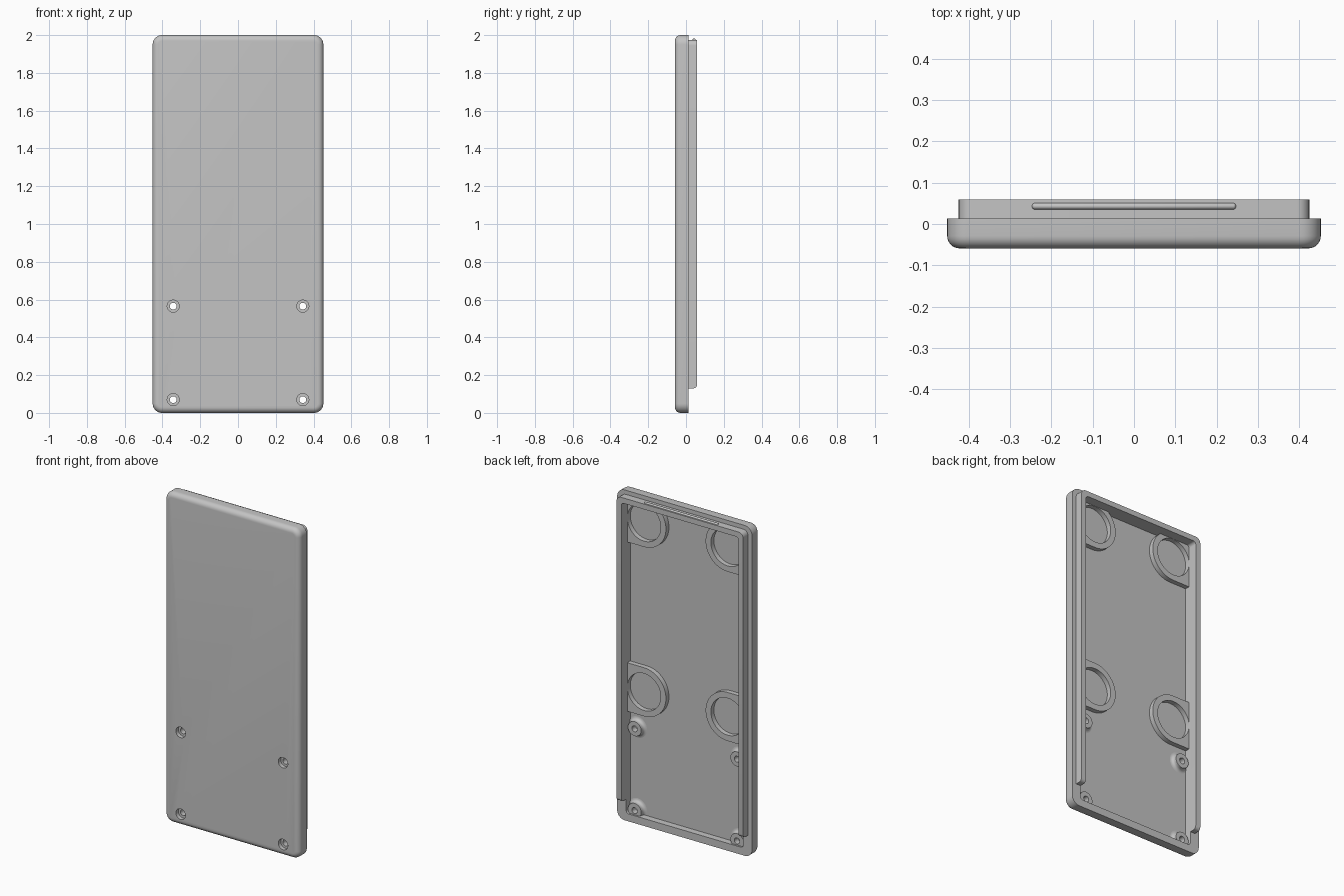
import bpy, bmesh
from math import sin, cos, pi, atan2, radians
from mathutils import Matrix

if "Cube" in bpy.data.objects:
    bpy.data.objects.remove(bpy.data.objects["Cube"], do_unlink=True)

grey = bpy.data.materials.new("plain_grey")
grey.use_nodes = True
colour = (0.55, 0.55, 0.55, 1)
grey.diffuse_color = colour
grey.node_tree.nodes["Principled BSDF"].inputs["Base Color"].default_value = colour

# Main depths, front to back
FRONT, FLOOR, RIM, BACK = -0.059, -0.027, 0.013, 0.059
HALF_W, HEIGHT = 0.452, 2.0
IN_W, IN_LOW, IN_TOP = 0.392, 0.045, 1.943
SCREWS = [(x, z) for x in (-0.343, 0.343) for z in (0.07, 0.565)]


def finish(name, bm):
    bmesh.ops.recalc_face_normals(bm, faces=bm.faces)
    mesh = bpy.data.meshes.new(name)
    bm.to_mesh(mesh)
    bm.free()
    obj = bpy.data.objects.new(name, mesh)
    bpy.context.collection.objects.link(obj)
    mesh.materials.append(grey)
    return obj


def smooth(obj):
    bpy.ops.object.select_all(action='DESELECT')
    obj.select_set(True)
    bpy.context.view_layer.objects.active = obj
    bpy.ops.object.shade_smooth_by_angle(angle=radians(35))


def rounded_rect(half_w, low, top, r, steps=8):
    """Rounded outline in x and z, starting at the upper left corner."""
    corners = [(half_w - r, top - r), (r - half_w, top - r),
               (r - half_w, low + r), (half_w - r, low + r)]
    return [(cx + r * cos((q + i / steps) * pi / 2), cz + r * sin((q + i / steps) * pi / 2))
            for q, (cx, cz) in enumerate(corners) for i in range(steps + 1)]


def ring(bm, points, y):
    return [bm.verts.new((x, y, z)) for x, z in points]


def bridge(bm, a, b):
    for i in range(len(a)):
        j = (i + 1) % len(a)
        bm.faces.new((a[i], a[j], b[j], b[i]))


# Tray: filleted outside, flat rim, hollow inside
bm = bmesh.new()
fillet, loops = 0.03, []
for i in range(7):
    a = i / 6 * pi / 2
    inset = fillet * (1 - sin(a))
    loops.append(ring(bm, rounded_rect(HALF_W - inset, inset, HEIGHT - inset, 0.05 - inset),
                      FRONT + fillet * (1 - cos(a))))
loops.append(ring(bm, rounded_rect(HALF_W, 0, HEIGHT, 0.05), RIM))
for y in (RIM, FLOOR):
    loops.append(ring(bm, rounded_rect(IN_W, IN_LOW, IN_TOP, 0.018), y))
for a, b in zip(loops, loops[1:]):
    bridge(bm, a, b)
bm.faces.new(loops[0])
bm.faces.new(loops[-1])
tray = finish("case_tray", bm)

# Screw openings through the tray floor
bm = bmesh.new()
for x, z in SCREWS:
    bmesh.ops.create_cone(bm, cap_ends=True, segments=32, radius1=0.032, radius2=0.032, depth=0.1,
                          matrix=Matrix.Translation((x, FRONT, z)) @ Matrix.Rotation(pi / 2, 4, 'X'))
cutter = finish("screw_cutter", bm)
cutter.hide_render = True
cut = tray.modifiers.new("screw_openings", 'BOOLEAN')
cut.operation, cut.solver, cut.object = 'DIFFERENCE', 'EXACT', cutter
bpy.context.view_layer.update()
cut_mesh = bpy.data.meshes.new_from_object(
    tray.evaluated_get(bpy.context.evaluated_depsgraph_get()))
tray.modifiers.clear()
tray.data = cut_mesh
bpy.data.objects.remove(cutter, do_unlink=True)
smooth(tray)

# Raised lip along both sides and the top, open at the bottom
LIP_W, LIP_LOW, LIP_TOP = 0.424, 0.13, 1.975
outer = [(LIP_W, LIP_LOW)] + rounded_rect(LIP_W, 0, LIP_TOP, 0.03)[:18] + [(-LIP_W, LIP_LOW)]
inner = [(IN_W, LIP_LOW)] + rounded_rect(IN_W, 0, IN_TOP, 0.018)[:18] + [(-IN_W, LIP_LOW)]
bm = bmesh.new()
sections = [[bm.verts.new(p) for p in ((o[0], RIM, o[1]), (o[0], BACK, o[1]),
                                       (n[0], BACK, n[1]), (n[0], RIM, n[1]))]
            for o, n in zip(outer, inner)]
for a, b in zip(sections, sections[1:]):
    bridge(bm, a, b)
bm.faces.new(sections[0])
bm.faces.new(sections[-1])
ends = [e for e in bm.edges if all(v.co.y > BACK - 0.001 and v.co.z < LIP_LOW + 0.001
                                   for v in e.verts)]
bmesh.ops.bevel(bm, geom=ends, offset=0.02, segments=5, profile=0.5, affect='EDGES')
smooth(finish("inner_lip", bm))

# Rounded snap ridge on the top of the lip
bm = bmesh.new()
bmesh.ops.create_uvsphere(bm, u_segments=16, v_segments=12, radius=0.008,
                          matrix=Matrix.Rotation(pi / 2, 4, 'Y'))
for v in bm.verts:
    if abs(v.co.x) < 0.0001:
        continue
    v.co.x += 0.239 if v.co.x > 0 else -0.239
bmesh.ops.translate(bm, verts=bm.verts, vec=(0, 0.043, LIP_TOP))
smooth(finish("snap_ridge", bm))


# Round holders that run straight into the side walls
def holder(name, side, cz):
    cx, r_out, r_in, reach = 0.28, 0.147, 0.112, 0.122
    corner = atan2(r_out, reach)
    angles = sorted([i / 32 * pi for i in range(-32, 32)] + [corner, -corner])
    out, hole = [], []
    for a in angles:
        c, s = cos(a), sin(a)
        d = r_out
        if c > 0.001:
            d = min(reach / c, r_out / max(abs(s), 0.001))
        out.append((side * (cx + d * c), cz + d * s))
        hole.append((side * (cx + r_in * c), cz + r_in * s))
    bm = bmesh.new()
    low, top = FLOOR - 0.003, 0.002
    rings = [ring(bm, out, low), ring(bm, out, top), ring(bm, hole, top), ring(bm, hole, low)]
    for i in range(4):
        bridge(bm, rings[i], rings[(i + 1) % 4])
    smooth(finish(name, bm))


for side, word in ((1, "left"), (-1, "right")):
    holder(f"upper_{word}_holder", side, 1.83)
    holder(f"lower_{word}_holder", side, 0.805)

# Screw bosses: flared base, recessed seat and a through bore
flare = [(0.064 - 0.02 * sin(i / 5 * pi / 2), FLOOR + 0.018 * (1 - cos(i / 5 * pi / 2)))
         for i in range(6)]
profile = ([(0.018, -0.035), (0.034, -0.035), (0.034, FLOOR - 0.002), (0.064, FLOOR - 0.002)]
           + flare + [(0.044, 0.002), (0.018, 0.002)])
for n, (x, z) in enumerate(SCREWS, 1):
    bm = bmesh.new()
    rings = [ring(bm, [(x + r * cos(k / 16 * pi), z + r * sin(k / 16 * pi)) for k in range(32)], y)
             for r, y in profile]
    for i in range(len(rings)):
        bridge(bm, rings[i], rings[(i + 1) % len(rings)])
    smooth(finish(f"screw_boss_{n}", bm))
